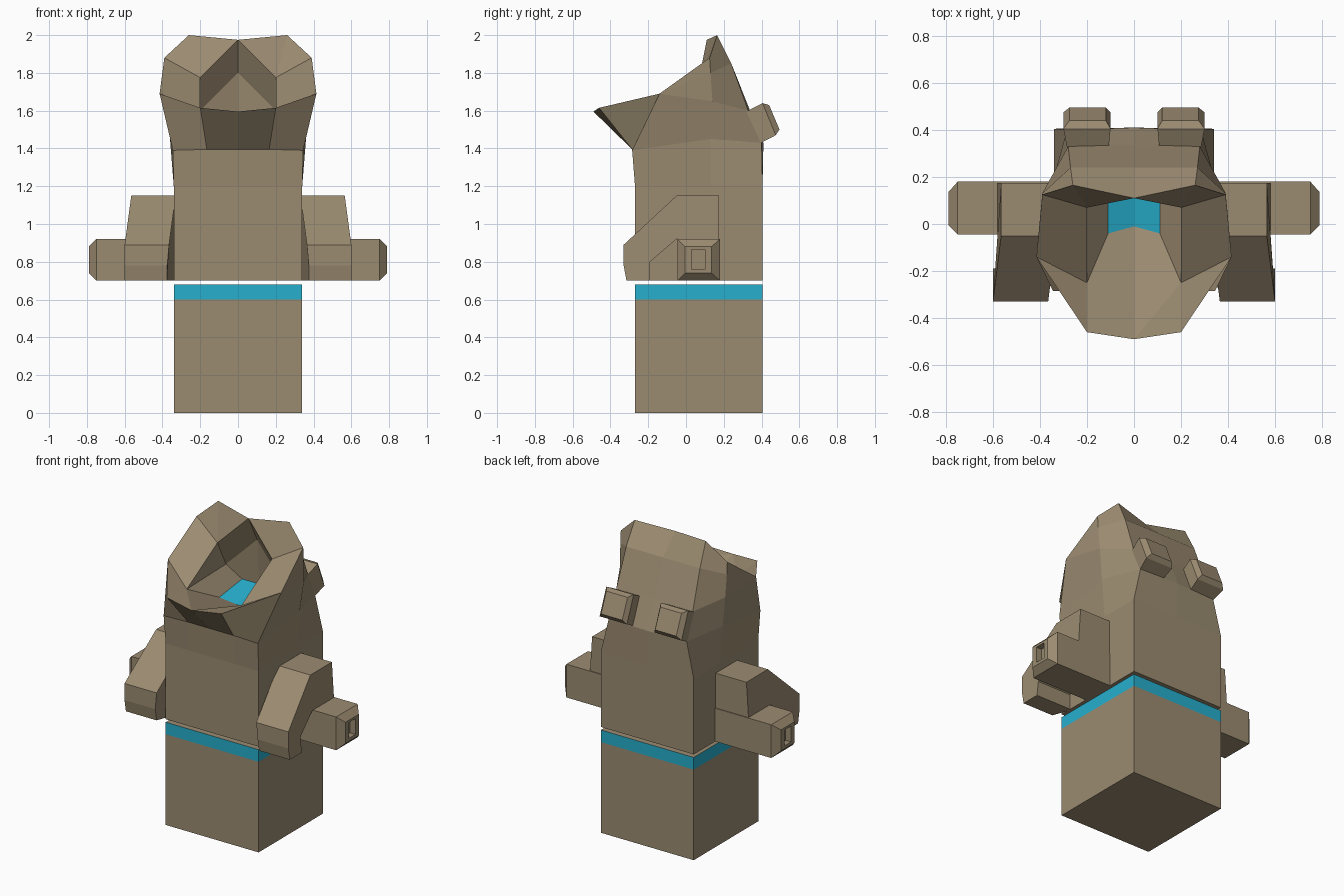
import bpy, bmesh

if "Cube" in bpy.data.objects:
    bpy.data.objects.remove(bpy.data.objects["Cube"])


def mat(name, col):
    m = bpy.data.materials.new(name)
    m.diffuse_color = (*col, 1)
    m.use_nodes = True
    m.node_tree.nodes["Principled BSDF"].inputs["Base Color"].default_value = m.diffuse_color
    return m


BROWN = mat("brown", (0.33, 0.26, 0.165))
CYAN = mat("cyan", (0.02, 0.43, 0.61))


class Builder:
    """Collects faces, sharing vertices at equal positions."""

    def __init__(self):
        self.bm = bmesh.new()
        self.cache = {}

    def face(self, pts, mi=0):
        vs = []
        for p in pts:
            key = tuple(round(c, 4) for c in p)
            if key not in self.cache:
                self.cache[key] = self.bm.verts.new(key)
            if self.cache[key] not in vs:
                vs.append(self.cache[key])
        if len(vs) > 2 and not self.bm.faces.get(vs):
            self.bm.faces.new(vs).material_index = mi

    def strip(self, a, b, closed=True):
        n = len(a)
        for i in range(n if closed else n - 1):
            j = (i + 1) % n
            self.face([a[i], a[j], b[j], b[i]])

    def loft(self, rings, cap_start=True, cap_end=True):
        for a, b in zip(rings, rings[1:]):
            self.strip(a, b)
        if cap_start:
            self.face(rings[0])
        if cap_end:
            self.face(rings[-1])

    def finish(self, name):
        bmesh.ops.recalc_face_normals(self.bm, faces=self.bm.faces[:])
        me = bpy.data.meshes.new(name)
        self.bm.to_mesh(me)
        self.bm.free()
        me.materials.append(BROWN)
        me.materials.append(CYAN)
        ob = bpy.data.objects.new(name, me)
        bpy.context.collection.objects.link(ob)
        return ob


def flip(p, s):
    return (p[0] * s, p[1], p[2])


# base block with coloured band on top
b = Builder()
foot = [(-.34, -.27), (.34, -.27), (.34, .405), (-.34, .405)]
lv = [[(x, y, z) for x, y in foot] for z in (0, .6, .68)]
b.loft(lv)
for f in b.bm.faces:
    if f.calc_center_median().z > .61 and abs(f.normal.z) < .5 and min(v.co.z for v in f.verts) < .67:
        f.material_index = 1
b.finish("base_block")

# body and head: half rings from front centre to back centre
plan = [(0, -.27), (.17, -.27), (.34, -.27), (.34, .13), (.34, .405), (0, .405)]
outer = [[(x, y, z) for x, y in plan] for z in (.70, 1.2)]
lip = [(0, -.49, 1.595), (.2, -.46, 1.615), (.415, -.14, 1.69)]
outer += [
    [(0, -.285, 1.395), (.165, -.285, 1.395), (.345, -.285, 1.39),
     (.36, .13, 1.45), (.285, .4, 1.43), (0, .41, 1.43)],
    lip + [(.385, .14, 1.65), (.28, .33, 1.6), (0, .335, 1.61)],
    lip + [(.39, .13, 1.8), (.27, .24, 1.85), (0, .24, 1.85)],
    lip + [(.39, .125, 1.88), (.26, .165, 2.0), (0, .11, 1.975)],
]
# hollow of the head, going inward
tip, front = lip[0], (.2, -.25, 1.59)
upper, lower = (.2, .07, 1.775), (.2, .16, 1.6)
eye_f, eye_b = (.11, -.04, 1.48), (.11, .2, 1.51)
hollow = [
    [tip, front, front, upper, upper, (0, .11, 1.975)],
    [tip, front, front, lower, lower, (0, .2, 1.8)],
    [(0, -.01, 1.45), eye_f, eye_f, eye_b, eye_b, (0, .22, 1.5)],
]
b = Builder()
rings = outer + hollow
for s in (1, -1):
    half = [[flip(p, s) for p in r] for r in rings]
    for r0, r1 in zip(half, half[1:]):
        b.strip(r0, r1, closed=False)
    b.face(half[0])
    b.face(half[-1], 1)
b.finish("body_and_head")

# arm profile: y, z, inner x, outer x
arm = [(-.05, 1.15, .33, .565), (.175, 1.15, .33, .565), (.175, .92, .33, .58),
       (-.05, .92, .33, .58), (-.19, .8, .33, .59), (-.19, .7, .33, .6),
       (-.315, .7, .375, .6), (-.33, .78, .375, .6), (-.33, .89, .365, .6)]


def box_ring(x, y0, y1, z0, z1):
    return [(x, y0, z0), (x, y1, z0), (x, y1, z1), (x, y0, z1)]


for s, side in ((1, "right"), (-1, "left")):
    # arm
    b = Builder()
    b.loft([[(xi * s, y, z) for y, z, xi, xo in arm],
            [(xo * s, y, z) for y, z, xi, xo in arm]])
    b.finish("arm_" + side)

    # side barrel with chamfered, recessed end
    b = Builder()
    spec = [(.33, -.045, .18, .7, .92), (.75, -.045, .18, .7, .92),
            (.79, -.005, .135, .74, .88), (.79, .03, .1, .76, .865),
            (.75, .03, .1, .76, .865)]
    b.loft([[flip(p, s) for p in box_ring(*q)] for q in spec])
    b.finish("barrel_" + side)

    # rear vent: x range, top (y, z), bottom (y, z)
    b = Builder()
    spec = [(.11, .28, .30, 1.585, .36, 1.41), (.10, .30, .405, 1.64, .475, 1.47),
            (.12, .275, .44, 1.63, .495, 1.5)]
    b.loft([[flip(p, s) for p in ((x0, yt, zt), (x1, yt, zt), (x1, yb, zb), (x0, yb, zb))]
            for x0, x1, yt, zt, yb, zb in spec])
    b.finish("rear_vent_" + side)
